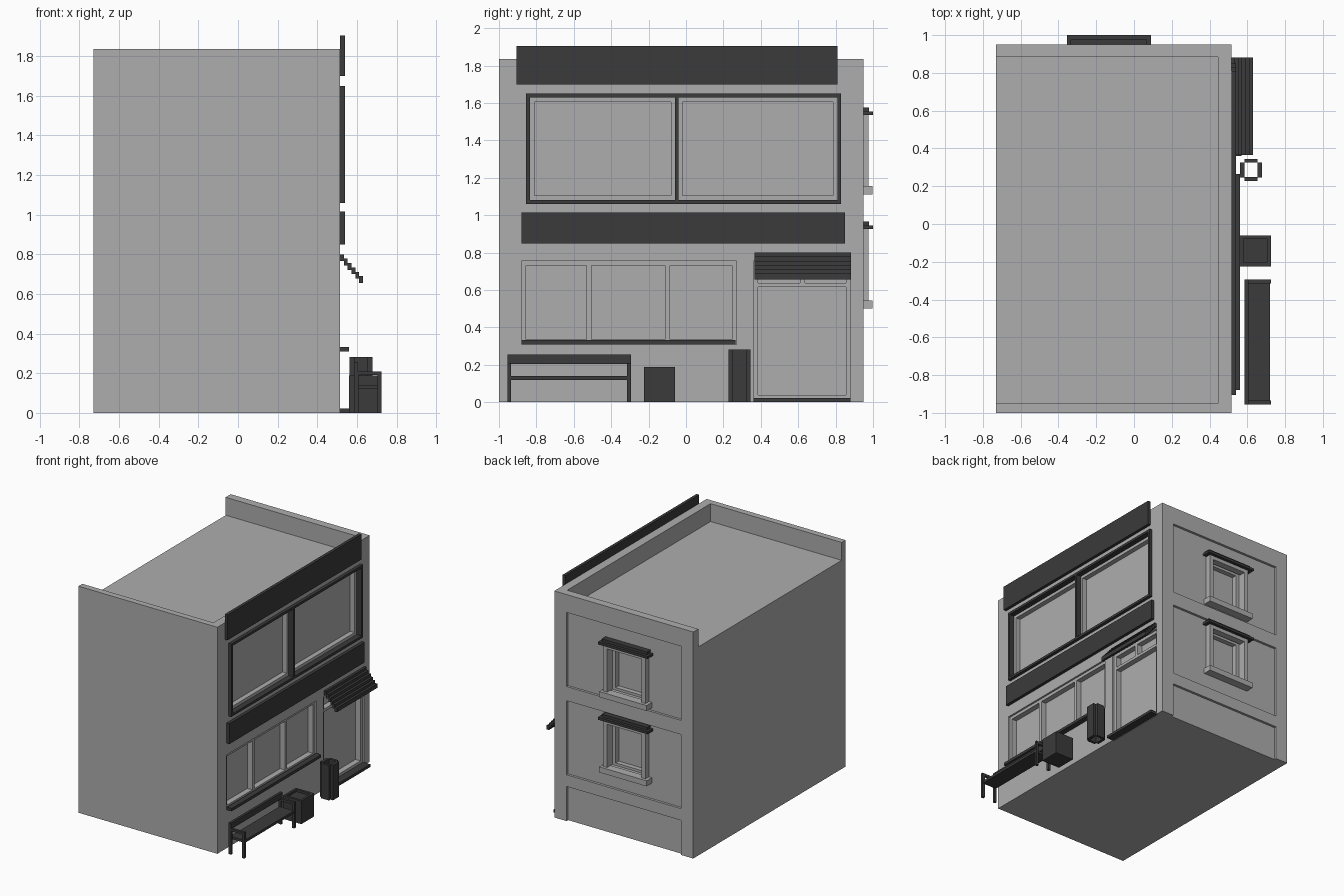
import bpy
import bmesh
from mathutils import Matrix, Vector

if "Cube" in bpy.data.objects:
    bpy.data.objects.remove(bpy.data.objects["Cube"], do_unlink=True)


def material(name, value):
    m = bpy.data.materials.new(name)
    m.use_nodes = True
    color = (value, value, value, 1)
    m.diffuse_color = color
    m.node_tree.nodes["Principled BSDF"].inputs["Base Color"].default_value = color
    return m


LIGHT = material("light_grey", 0.42)
DARK = material("dark_grey", 0.043)


def boxes(name, mat, items):
    """One object from boxes, each given as ((x0, x1), (y0, y1), (z0, z1))."""
    bm = bmesh.new()
    for spans in items:
        size = [b - a for a, b in spans]
        mid = Vector([(a + b) / 2 for a, b in spans])
        bmesh.ops.create_cube(bm, size=1, matrix=Matrix.Translation(mid) @ Matrix.Diagonal((*size, 1)))
    me = bpy.data.meshes.new(name)
    bm.to_mesh(me)
    bm.free()
    me.materials.append(mat)
    ob = bpy.data.objects.new(name, me)
    bpy.context.collection.objects.link(ob)
    return ob


def ring(depth, across, z, w, facing="x"):
    """Four bars around a rectangle on a wall facing x or y."""
    (a, b), (c, d) = across, z
    parts = [((a, b), (c, c + w)), ((a, b), (d - w, d)),
             ((a, a + w), (c + w, d - w)), ((b - w, b), (c + w, d - w))]
    if facing == "x":
        return [(depth, h, v) for h, v in parts]
    return [(h, depth, v) for h, v in parts]


def cut(target, spans):
    cutter = boxes("cutter", LIGHT, [spans])
    cutter.hide_render = True
    mod = target.modifiers.new("cut", "BOOLEAN")
    mod.operation, mod.solver, mod.object = "DIFFERENCE", "EXACT", cutter
    bpy.context.view_layer.objects.active = target
    bpy.ops.object.modifier_apply(modifier=mod.name)
    bpy.data.objects.remove(cutter, do_unlink=True)


F = 0.515          # street wall plane
B = 0.95           # back wall plane
GLASS = F - 0.06   # depth of the panes
TOP = 1.835

# Building shell: sunken roof, back panels and window openings
shell = boxes("building_shell", LIGHT, [((-0.73, F), (-1, B), (0, TOP))])
cut(shell, ((-0.9, 0.445), (-0.95, 0.885), (1.69, 2)))
for z in ((1.09, 1.69), (0.375, 0.975), (-0.1, 0.28)):
    cut(shell, ((-0.62, 0.405), (B - 0.02, 1.1), z))
UPPER = (1.075, 1.635)
SHOP = (0.31, 0.755)
DOOR = (0, 0.755)
for y, z in (((-0.84, 0.815), UPPER), ((-0.88, 0.27), SHOP), ((0.36, 0.88), (-0.1, 0.755))):
    cut(shell, ((GLASS, 0.7), y, z))
for base in (1.11, 0.5):
    cut(shell, ((-0.29, 0.03), (0.86, 1.1), (base + 0.04, base + 0.42)))

# Upper street windows: dark surround, light sashes
surround = ring((F - 0.02, F + 0.025), (-0.855, 0.83), (1.06, 1.65), 0.02)
surround.append(((F - 0.02, F + 0.025), (-0.06, -0.04), (1.08, 1.63)))
boxes("upper_window_surround", DARK, surround)
sashes = []
for y in ((-0.84, -0.05), (-0.05, 0.815)):
    sashes += ring((GLASS, F - 0.02), y, UPPER, 0.03)
boxes("upper_window_sashes", LIGHT, sashes)

# Shop window with three panes
shop = ring((GLASS, F - 0.015), (-0.88, 0.27), SHOP, 0.025)
for y in (-0.518, -0.098):
    shop.append(((GLASS, F - 0.015), (y - 0.013, y + 0.013), (0.335, 0.73)))
boxes("shop_window_frame", LIGHT, shop)
boxes("shop_window_sill", DARK, [((F, 0.56), (-0.88, 0.265), (0.31, 0.333))])

# Door with a two-pane transom
door = ring((GLASS, F - 0.015), (0.36, 0.88), DOOR, 0.025)
door.append(((GLASS, F - 0.015), (0.385, 0.855), (0.615, 0.638)))
door.append(((GLASS, F - 0.015), (0.61, 0.635), (0.638, 0.73)))
door.append(((GLASS, F - 0.015), (0.385, 0.855), (0.025, 0.04)))
boxes("door_frame", LIGHT, door)
boxes("door_step", DARK, [((F - 0.01, 0.57), (0.36, 0.88), (0, 0.022))])

# Stepped awning over the door
awning = []
for i in range(6):
    x, z = F + i * 0.0193, 0.80 - i * 0.022
    awning.append(((x, x + 0.0193), (0.365, 0.882), (z - 0.034, z)))
boxes("awning_slats", DARK, awning)

# Blank sign boards
boxes("upper_sign_board", DARK, [((F, F + 0.025), (-0.905, 0.81), (1.70, 1.905))])
boxes("lower_sign_board", DARK, [((F, F + 0.025), (-0.88, 0.85), (0.85, 1.015))])

# Back windows: surround, inner sash, sill and stepped lintel
for label, z in (("upper", 1.11), ("lower", 0.5)):
    trim = ring((0.92, 0.975), (-0.32, 0.06), (z, z + 0.43), 0.035, "y")
    trim += ring((0.86, 0.90), (-0.29, 0.03), (z + 0.03, z + 0.42), 0.03, "y")
    boxes(label + "_back_window_trim", LIGHT, trim)
    boxes(label + "_back_window_sill", LIGHT, [((-0.345, 0.08), (0.93, 0.998), (z, z + 0.045))])
    boxes(label + "_back_window_lintel", DARK, [
        ((-0.355, 0.09), (0.93, 1.0), (z + 0.425, z + 0.445)),
        ((-0.335, 0.07), (0.93, 0.978), (z + 0.445, z + 0.467))])

# Bench: legs, arms, seat and back board
bench = [((0.59, 0.72), (-0.94, -0.31), (0.12, 0.14)),
         ((0.585, 0.605), (-0.955, -0.295), (0.205, 0.255))]
for y in ((-0.955, -0.935), (-0.315, -0.295)):
    bench.append(((0.585, 0.725), y, (0.19, 0.21)))
    for x in ((0.585, 0.607), (0.703, 0.725)):
        bench.append((x, y, (0, 0.19)))
boxes("bench", DARK, bench)

# Planter box with a sunken top
planter = boxes("planter_box", DARK, [((0.56, 0.725), (-0.225, -0.06), (0, 0.188))])
cut(planter, ((0.58, 0.705), (-0.205, -0.08), (0.17, 0.3)))

# Open bin made of four upright panels
H = (0, 0.283)
boxes("bin_panels", DARK, [
    ((0.585, 0.655), (0.325, 0.345), H), ((0.585, 0.655), (0.228, 0.248), H),
    ((0.562, 0.586), (0.247, 0.326), H), ((0.654, 0.678), (0.247, 0.326), H)])
